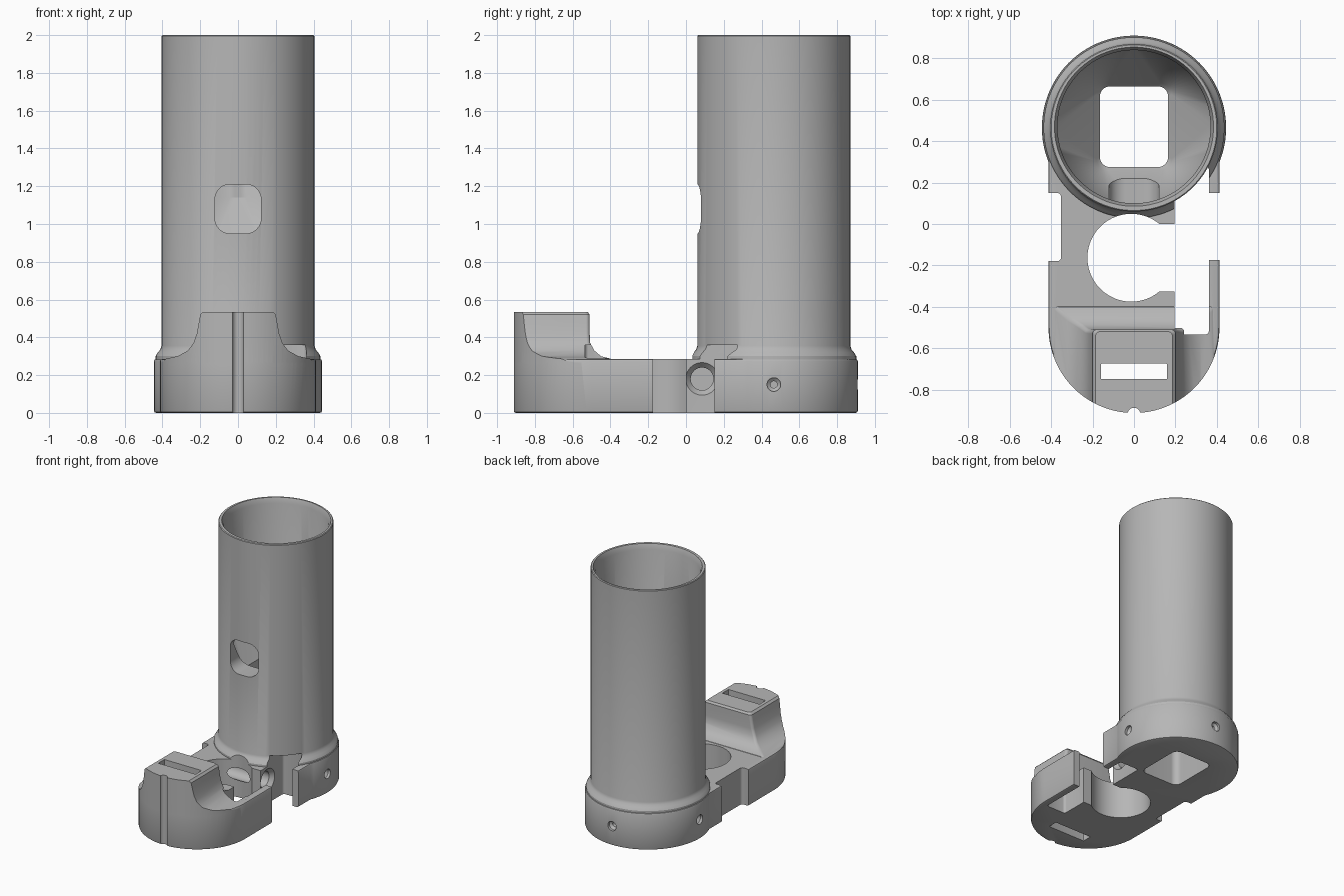
import bpy, bmesh
from math import sin, cos, pi, radians
from mathutils import Matrix, Vector

cube = bpy.data.objects.get("Cube")
if cube:
    bpy.data.objects.remove(cube)

grey = bpy.data.materials.new("plain grey")
grey.use_nodes = True
COLOUR = (0.47, 0.47, 0.47, 1)
grey.diffuse_color = COLOUR
grey.node_tree.nodes["Principled BSDF"].inputs["Base Color"].default_value = COLOUR

TUBE_Y = 0.465   # tube axis
TOP = 0.285      # top of the base plate


def rounded(hx, hy, r, z, cx=0, cy=0, n=20):
    """Ring of a rounded rectangle; a circle when hx = hy = r."""
    pts = []
    for q, (sx, sy) in enumerate([(1, 1), (-1, 1), (-1, -1), (1, -1)]):
        for i in range(n):
            a = (q + (i + 0.5) / n) * pi / 2
            pts.append((cx + sx * (hx - r) + r * cos(a),
                        cy + sy * (hy - r) + r * sin(a), z))
    return pts


def circle(r, z, cx=0, cy=0):
    return rounded(r, r, r, z, cx, cy)


def loft(name, rings, matrix=Matrix()):
    """Closed solid through rings of equal length."""
    bm = bmesh.new()
    rows = [[bm.verts.new(matrix @ Vector(p)) for p in ring] for ring in rings]
    for a, b in zip(rows, rows[1:]):
        for i in range(len(a)):
            j = (i + 1) % len(a)
            bm.faces.new((a[i], a[j], b[j], b[i]))
    bm.faces.new(rows[0][::-1])
    bm.faces.new(rows[-1])
    bmesh.ops.recalc_face_normals(bm, faces=bm.faces)
    mesh = bpy.data.meshes.new(name)
    bm.to_mesh(mesh)
    bm.free()
    mesh.materials.append(grey)
    ob = bpy.data.objects.new(name, mesh)
    bpy.context.collection.objects.link(ob)
    return ob


def box(name, x0, x1, y0, y1, z0, z1, r=0.003):
    ring = lambda z: rounded((x1 - x0) / 2, (y1 - y0) / 2, r, z,
                             (x0 + x1) / 2, (y0 + y1) / 2, 6)
    return loft(name, [ring(z0), ring(z1)])


def apply(ob, modifier):
    bpy.context.view_layer.objects.active = ob
    bpy.ops.object.modifier_apply(modifier=modifier.name)


def combine(ob, other, operation):
    mod = ob.modifiers.new("combine", 'BOOLEAN')
    mod.operation, mod.object, mod.solver = operation, other, 'EXACT'
    apply(ob, mod)
    bpy.data.objects.remove(other)


def outline(z):
    """Base plan: round front, straight sides, wider round back."""
    front = [(0.413 * cos(a), -0.5 + 0.413 * sin(a), z)
             for a in (pi + pi * i / 48 for i in range(49))]
    start, sweep = radians(-21.8), radians(180 + 43.6)
    back = [(0.445 * cos(a), TUBE_Y + 0.445 * sin(a), z)
            for a in (start + sweep * i / 64 for i in range(65))]
    return front + back


# Base plate with softened rims
body = loft("holder_body", [outline(0), outline(TOP)])
bevel = body.modifiers.new("soft rim", 'BEVEL')
bevel.width, bevel.segments, bevel.angle_limit = 0.012, 2, radians(60)
apply(body, bevel)

# Raised front block: (z, half width, back edge), trimmed to the plan
sections = [(0.26, 0.41, -0.38), (0.287, 0.38, -0.4), (0.3, 0.32, -0.45),
            (0.33, 0.265, -0.485), (0.37, 0.235, -0.507), (0.42, 0.218, -0.51),
            (0.48, 0.207, -0.51), (0.52, 0.2, -0.51), (0.535, 0.185, -0.52)]
block = loft("front_block", [rounded(w, (y + 1.1) / 2, 0.02, z, 0, (y - 1.1) / 2)
                             for z, w, y in sections])
combine(block, loft("block_trim", [outline(0.2), outline(0.6)]), 'INTERSECT')
combine(body, block, 'UNION')

# Tall tube with a flared foot
tube = [(0.1, 0.3), (0.27, 0.437), (0.3, 0.437), (0.32, 0.425), (0.335, 0.412),
        (0.355, 0.405), (1.995, 0.405), (2, 0.4)]
combine(body, loft("tube", [circle(r, z, 0, TUBE_Y) for z, r in tube]), 'UNION')

# Bore: square shaft, funnel, round barrel
shaft = [(0.165, 0.195, 0.05, -0.1), (0.165, 0.195, 0.05, 0.87),
         (0.182, 0.212, 0.06, 0.89), (0.37, 0.37, 0.37, 1.14),
         (0.37, 0.37, 0.37, 1.96), (0.388, 0.388, 0.388, 2.01)]
cutters = [loft("bore", [rounded(*s, 0, TUBE_Y + 0.005) for s in shaft])]

# Window in the tube front
to_front = Matrix.Rotation(radians(90), 4, 'X')
cutters.append(loft("window", [rounded(0.122, 0.13, 0.08, d, 0, 1.08)
                               for d in (-0.35, 0.1)], to_front))

# Side pocket, wall gap, side notch, front slot and front groove
cutters += [
    box("pocket", 0.195, 0.362, -0.535, 0.28, -0.1, 0.36, 0.02),
    box("wall_gap", 0.3, 0.6, -0.175, 0.15, -0.1, 0.32),
    box("side_notch", -0.6, -0.352, -0.18, 0.15, -0.1, 0.4, 0.02),
    box("front_slot", -0.16, 0.16, -0.75, -0.675, -0.1, 0.7),
    loft("front_groove", [circle(0.03, z, 0, -0.918) for z in (-0.1, 0.7)]),
    # Round clip opening and its mouth
    loft("clip_hole", [circle(0.212, z, -0.013, -0.163) for z in (-0.1, 0.5)]),
    box("clip_mouth", 0.1, 0.3, -0.325, 0.0, -0.1, 0.5),
]

# Cross hole with a countersunk mouth
to_side = Matrix.Rotation(radians(90), 4, 'Y')
cross = Matrix.Translation((0, 0.085, 0.18)) @ to_side
cutters.append(loft("cross_hole", [circle(r, x) for x, r in
               [(-0.2, 0.06), (0.165, 0.06), (0.195, 0.086), (0.25, 0.086)]], cross))

# Three countersunk screw holes round the foot
for turn in (0, 90, 180):
    place = (Matrix.Translation((0, TUBE_Y, 0.15))
             @ Matrix.Rotation(radians(turn), 4, 'Z') @ to_side)
    cutters.append(loft("screw_hole", [circle(r, d) for d, r in
                   [(0.32, 0.018), (0.41, 0.018), (0.425, 0.036), (0.5, 0.036)]], place))

for cutter in cutters:
    combine(body, cutter, 'DIFFERENCE')

bpy.ops.object.select_all(action='DESELECT')
body.select_set(True)
bpy.context.view_layer.objects.active = body
bpy.ops.object.shade_smooth_by_angle(angle=radians(30))
